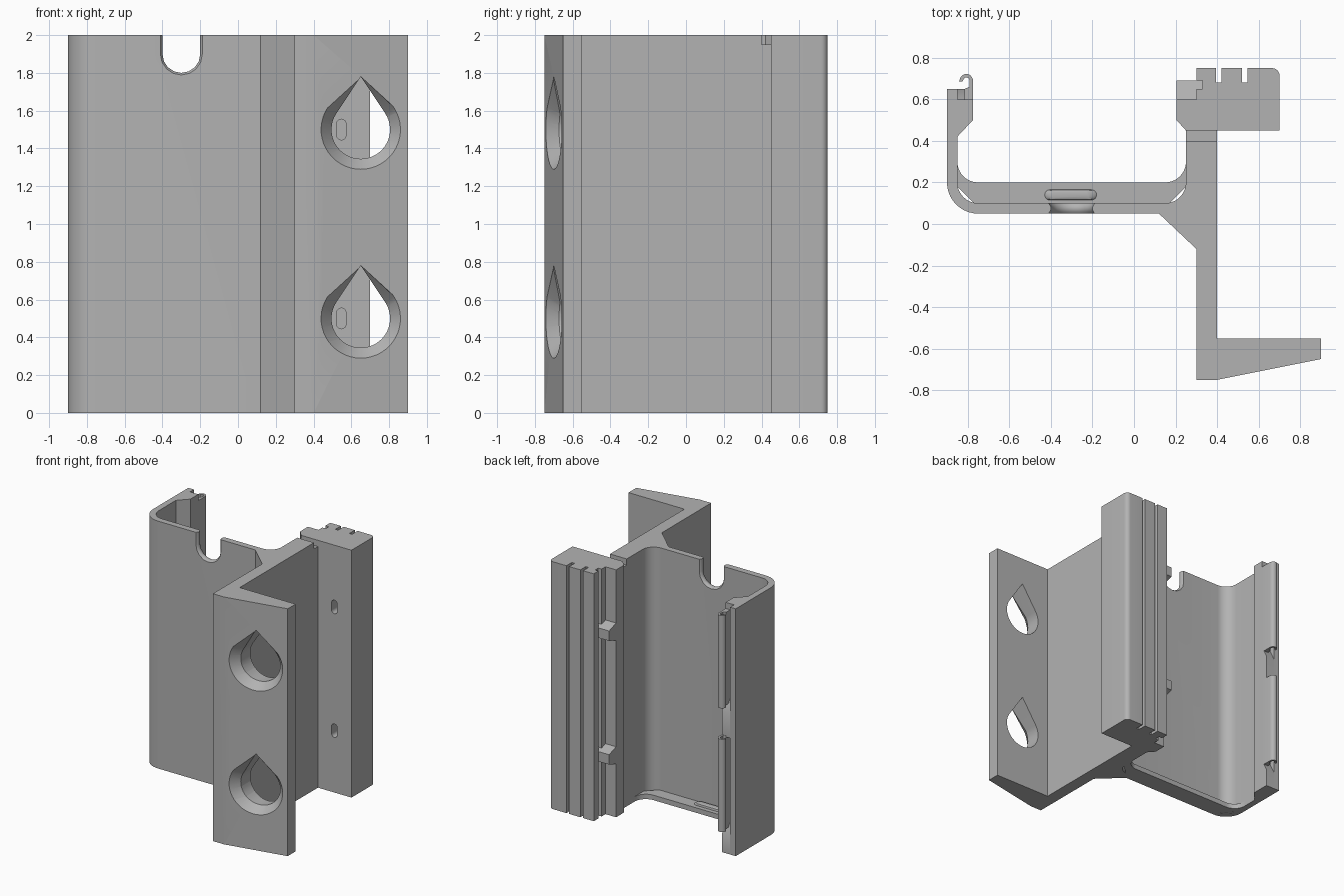
import bpy, bmesh, math

if "Cube" in bpy.data.objects:
    bpy.data.objects.remove(bpy.data.objects["Cube"])

grey = bpy.data.materials.new("plain grey")
grey.diffuse_color = (0.45, 0.45, 0.45, 1)
grey.use_nodes = True
grey.node_tree.nodes["Principled BSDF"].inputs["Base Color"].default_value = grey.diffuse_color


def arc(cx, cy, r, a0, a1, n=10):
    return [(cx + r * math.cos(math.radians(a0 + (a1 - a0) * i / n)),
             cy + r * math.sin(math.radians(a0 + (a1 - a0) * i / n))) for i in range(n + 1)]


def loft(name, rings, smooth=True):
    """Closed solid through matching rings of 3D points."""
    bm = bmesh.new()
    vs = [[bm.verts.new(p) for p in r] for r in rings]
    n = len(rings[0])
    bm.faces.new(vs[0])
    bm.faces.new(vs[-1])
    for a, b in zip(vs, vs[1:]):
        for i in range(n):
            j = (i + 1) % n
            bm.faces.new((a[i], a[j], b[j], b[i]))
    bmesh.ops.recalc_face_normals(bm, faces=bm.faces)
    me = bpy.data.meshes.new(name)
    bm.to_mesh(me)
    bm.free()
    me.materials.append(grey)
    ob = bpy.data.objects.new(name, me)
    bpy.context.collection.objects.link(ob)
    if smooth:
        shade(ob)
    return ob


def shade(ob):
    bpy.ops.object.select_all(action='DESELECT')
    ob.select_set(True)
    bpy.context.view_layer.objects.active = ob
    bpy.ops.object.shade_smooth_by_angle(angle=math.radians(30))


def extrude(name, pts, z0, z1):
    return loft(name, [[(x, y, z) for x, y in pts] for z in (z0, z1)])


def box(name, x0, x1, y0, y1, z0, z1):
    return extrude(name, [(x0, y0), (x1, y0), (x1, y1), (x0, y1)], z0, z1)


def cut(ob, cutter):
    m = ob.modifiers.new("cut", 'BOOLEAN')
    m.operation = 'DIFFERENCE'
    m.solver = 'EXACT'
    m.object = cutter
    bpy.context.view_layer.objects.active = ob
    bpy.ops.object.modifier_apply(modifier=m.name)
    bpy.data.objects.remove(cutter)


def slot_ring(cx, cz, w, h, y, n=8):
    """Upright rounded slot outline at depth y."""
    r, d = w / 2, h / 2 - w / 2
    return [(x, y, z) for x, z in arc(cx, cz + d, r, 0, 180, n) + arc(cx, cz - d, r, 180, 360, n)]


# main extrusion: channel, left arm, web, flange and grooved rail
profile = (
    arc(-0.75, 0.20, 0.15, 180, 270)
    + [(0.12, 0.05), (0.30, -0.12), (0.30, -0.75), (0.40, -0.75), (0.90, -0.65),
       (0.90, -0.55), (0.40, -0.55), (0.40, 0.45), (0.70, 0.45)]
    + arc(0.665, 0.715, 0.035, 0, 90, 6)
    + [(0.545, 0.75), (0.545, 0.68), (0.52, 0.68), (0.52, 0.75), (0.42, 0.75), (0.42, 0.68),
       (0.395, 0.68), (0.395, 0.75), (0.30, 0.75), (0.30, 0.69), (0.33, 0.69), (0.33, 0.65),
       (0.30, 0.65), (0.30, 0.60), (0.205, 0.60), (0.205, 0.50), (0.25, 0.45)]
    + arc(0.15, 0.20, 0.10, 0, -90)
    + arc(-0.75, 0.20, 0.10, 270, 180)
    + [(-0.85, 0.42), (-0.775, 0.50), (-0.775, 0.60), (-0.85, 0.60), (-0.85, 0.65), (-0.90, 0.65)])
body = extrude("channel_body", profile, 0, 2)

# rounded cable notch in the top of the channel wall
cut(body, loft("notch_cutter", [slot_ring(-0.3, 2.0, 2 * r, 0.2 + 2 * r, y) for r, y in
    ((0.115, 0.045), (0.105, 0.058), (0.10, 0.068), (0.10, 0.082), (0.105, 0.092), (0.115, 0.105))]))

# step in the top of the web
cut(body, box("web_step_cutter", 0.24, 0.41, 0.40, 0.45, 1.95, 2.1))


def face_y(x):
    return -0.75 + 0.2 * (x - 0.4)


for cz in (0.5, 1.5):
    # teardrop bolt hole with a flared mouth
    a = 33
    tear = [(0.65, cz + 0.28)] + arc(0.65, cz, 0.155, 180 - a, 360 + a, 32)
    cut(body, loft("hole_cutter", [[(x, y, z) for x, z in tear] for y in (-0.9, -0.5)]))
    mouth = [[(x, face_y(x) + d, z) for x, z in
              [(0.65, cz + 0.28)] + arc(0.65, cz, r, 180 - a, 360 + a, 32)]
             for r, d in ((0.214, -0.004), (0.154, 0.06))]
    cut(body, loft("mouth_cutter", mouth))
    # small blind slot in the rail
    cut(body, loft("slot_cutter", [slot_ring(0.547, cz, 0.05, 0.11, y) for y in (0.40, 0.56)]))
shade(body)

# floor ledge closing the bottom of the channel
ledge = ([(-0.87, 0.30), (-0.87, 0.20), (-0.75, 0.08), (0.15, 0.08), (0.27, 0.20), (0.27, 0.30)]
         + arc(0.15, 0.30, 0.10, 0, -90) + arc(-0.75, 0.30, 0.10, 270, 180))
extrude("floor_ledge", ledge, 0, 0.04)

# rounded locating rib on the ledge
rib = arc(-0.205, 0.14, 0.025, -90, 90, 8) + arc(-0.405, 0.14, 0.025, 90, 270, 8)
loft("locating_rib", [[(-0.305 + (x + 0.305) * s, 0.14 + (y - 0.14) * s, z) for x, y in rib]
                      for s, z in ((1, 0.03), (1, 0.045), (0.9, 0.055), (0.7, 0.06))])

# curled clips on the left arm, with solid stops between them
hook = ([(-0.775, 0.60)] + arc(-0.807, 0.69, 0.032, 0, 190, 12)
        + arc(-0.807, 0.69, 0.015, 190, 0, 12) + [(-0.792, 0.66), (-0.815, 0.65), (-0.815, 0.60)])
for z0 in (0.0, 1.0):
    z1 = z0 + 0.95
    extrude("curled_clip", hook, z0 + 0.2, z1)
    low = max(z0 - 0.06, 0)
    stop = [(0.60, low), (0.65, low), (0.65, z0 + 0.14), (0.60, z0 + 0.24)]
    loft("clip_stop", [[(x, y, z) for y, z in stop] for x in (-0.85, -0.775)])
    # latch nubs on the right arm
    zc = z0 + 0.5
    nub = [(0.60, zc - 0.07), (0.69, zc - 0.04), (0.69, zc + 0.04), (0.60, zc + 0.07)]
    loft("latch_nub", [[(x, y, z) for y, z in nub] for x in (0.205, 0.33)])
